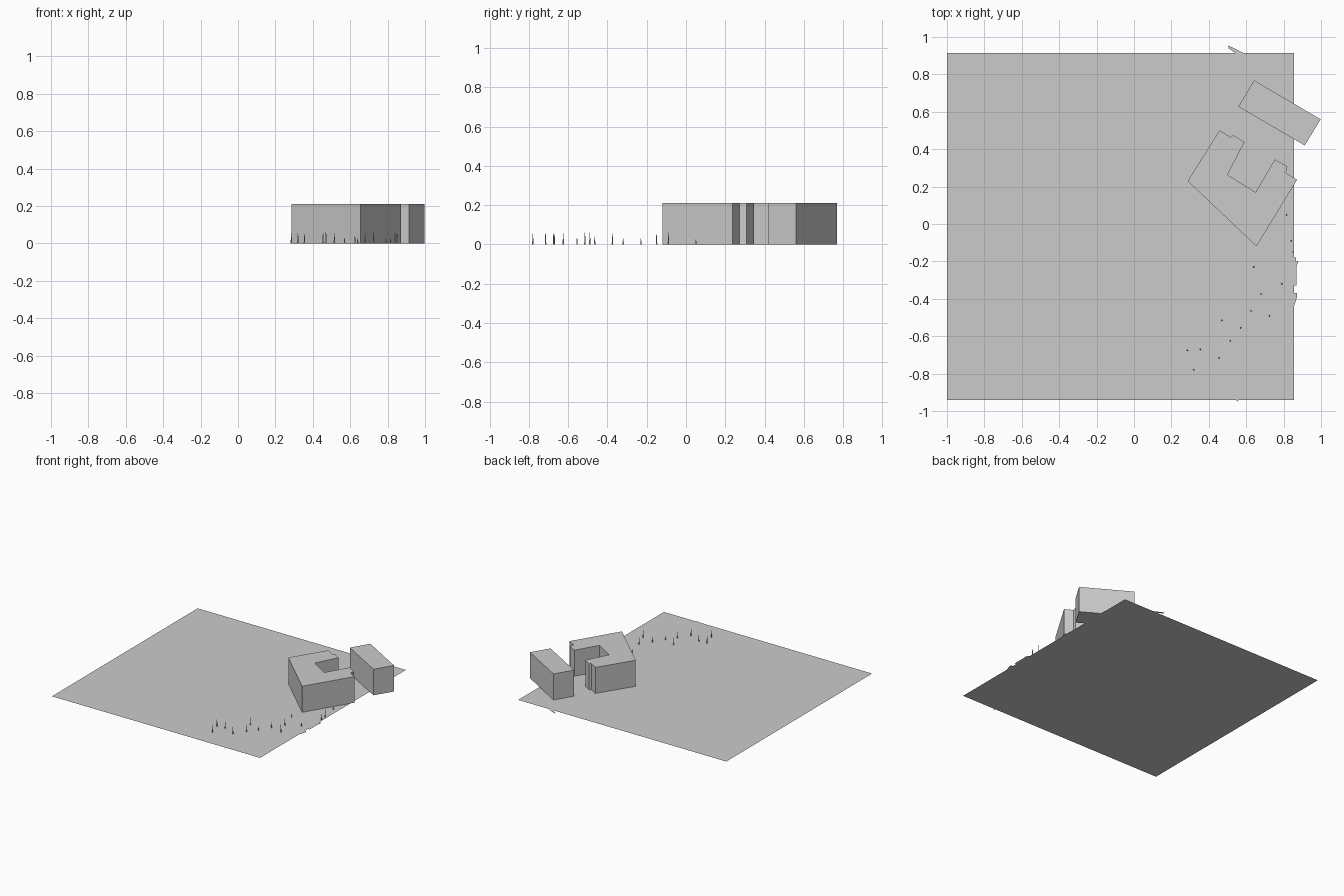
import bpy, bmesh


def prism(name, pts, height=0.0, z=0.0):
    """Flat polygon, extruded upward when height is given."""
    bm = bmesh.new()
    face = bm.faces.new([bm.verts.new((x, y, z)) for x, y in pts])
    if face.normal.z < 0 or face.calc_area() == 0:
        face.normal_flip()
    if height:
        bm.faces.ensure_lookup_table()
        res = bmesh.ops.extrude_face_region(bm, geom=[face], use_keep_orig=True)
        top = [v for v in res["geom"] if isinstance(v, bmesh.types.BMVert)]
        bmesh.ops.translate(bm, verts=top, vec=(0, 0, height))
        bmesh.ops.recalc_face_normals(bm, faces=bm.faces)
    else:
        bm.normal_update()
        for f in bm.faces:
            if f.normal.z < 0:
                f.normal_flip()
    me = bpy.data.meshes.new(name)
    bm.to_mesh(me)
    bm.free()
    ob = bpy.data.objects.new(name, me)
    bpy.context.collection.objects.link(ob)
    return ob


# Ground sheet
prism("ground_sheet", [(-1, -0.94), (0.855, -0.94), (0.855, 0.915), (-1, 0.915)])

# Flat path scraps showing past the ground edges
prism("path_back", [(0.505, 0.955), (0.585, 0.915), (0.54, 0.915), (0.505, 0.94)])
prism("path_right_a", [(0.855, -0.33), (0.87, -0.33), (0.87, -0.22), (0.88, -0.2),
                       (0.866, -0.2), (0.866, -0.18), (0.855, -0.18)])
prism("path_right_b", [(0.855, -0.44), (0.872, -0.39), (0.872, -0.37), (0.855, -0.37)])
prism("path_front", [(0.545, -0.94), (0.553, -0.95), (0.56, -0.94)])

# U-shaped building and detached block
H = 0.21
prism("courtyard_building", [
    (0.287, 0.23), (0.655, -0.12), (0.872, 0.237), (0.812, 0.273), (0.82, 0.308),
    (0.753, 0.345), (0.65, 0.17), (0.5, 0.263), (0.59, 0.437), (0.53, 0.476),
    (0.519, 0.463), (0.457, 0.5)], H)
prism("detached_block", [(0.558, 0.627), (0.913, 0.42), (0.998, 0.56), (0.642, 0.768)], H)

# Slender posts: x, y, height
posts = [(0.285, -0.675, 0.055), (0.32, -0.78, 0.055), (0.355, -0.67, 0.05),
         (0.455, -0.715, 0.055), (0.47, -0.515, 0.06), (0.515, -0.625, 0.055),
         (0.57, -0.555, 0.03), (0.625, -0.465, 0.04), (0.64, -0.23, 0.03),
         (0.68, -0.375, 0.055), (0.725, -0.49, 0.06), (0.815, 0.05, 0.025),
         (0.84, -0.09, 0.06), (0.85, -0.15, 0.05), (0.79, -0.32, 0.03)]
for i, (x, y, h) in enumerate(posts):
    bpy.ops.mesh.primitive_cone_add(vertices=5, radius1=0.004, radius2=0.0015,
                                    depth=h, location=(x, y, h / 2))
    bpy.context.object.name = f"post_{i + 1}"
